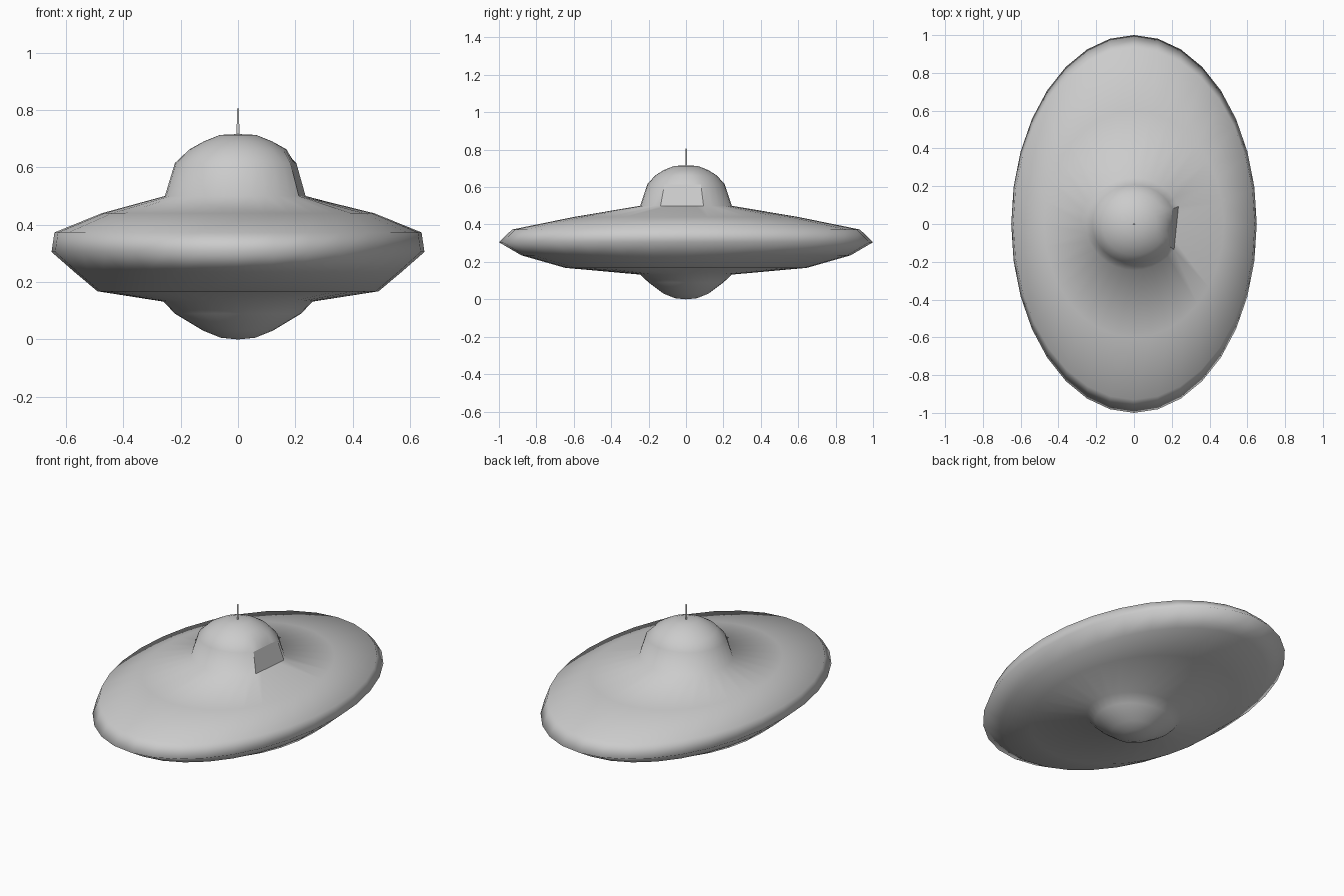
import bpy, bmesh, math

if "Cube" in bpy.data.objects:
    bpy.data.objects.remove(bpy.data.objects["Cube"])

SEG = 32
# Elliptical sections of the hull and dome: x radius, y radius, z
RINGS = [
    (0.06, 0.06, 0.006), (0.12, 0.12, 0.03), (0.22, 0.20, 0.09),
    (0.26, 0.245, 0.132), (0.49, 0.645, 0.168), (0.57, 0.88, 0.235),
    (0.65, 1.0, 0.305), (0.64, 0.93, 0.373), (0.475, 0.60, 0.44),
    (0.255, 0.245, 0.50), (0.22, 0.207, 0.615), (0.17, 0.165, 0.662),
    (0.12, 0.12, 0.69), (0.063, 0.063, 0.713),
]
DOOR_RINGS = (9, 10)
DOOR = list(range(-3, 3))


def add_object(name, bm):
    bmesh.ops.recalc_face_normals(bm, faces=bm.faces)
    mesh = bpy.data.meshes.new(name)
    bm.to_mesh(mesh)
    bm.free()
    obj = bpy.data.objects.new(name, mesh)
    bpy.context.collection.objects.link(obj)
    return obj


# Saucer body: hull, belly bulge and dome lofted as one skin
bm = bmesh.new()
loops = []
for rx, ry, z in RINGS:
    loops.append([bm.verts.new((rx * math.cos(2 * math.pi * i / SEG),
                                ry * math.sin(2 * math.pi * i / SEG), z))
                  for i in range(SEG)])

# Flat door on the right of the dome: straighten the two dome rings
for r in DOOR_RINGS:
    a, b = loops[r][DOOR[0]].co.copy(), loops[r][DOOR[-1]].co.copy()
    for k, i in enumerate(DOOR):
        loops[r][i].co = a.lerp(b, k / (len(DOOR) - 1))

door_faces = set()
for r in range(len(loops) - 1):
    lo, hi = loops[r], loops[r + 1]
    for i in range(-SEG // 2, SEG // 2):
        j = i + 1 if i + 1 < SEG // 2 else -SEG // 2
        f = bm.faces.new((lo[i], lo[j], hi[j], hi[i]))
        f.smooth = True
        if r == DOOR_RINGS[0] and i in DOOR[:-1]:
            door_faces.add(f)

# Rounded end caps
for loop, z in ((loops[0], 0.0), (loops[-1], 0.716)):
    tip = bm.verts.new((0, 0, z))
    for i in range(SEG):
        bm.faces.new((loop[i - 1], loop[i], tip)).smooth = True

# Crisp door outline
for e in bm.edges:
    if sum(f in door_faces for f in e.link_faces) == 1:
        e.smooth = False
add_object("saucer_body", bm)

# Antenna: thin three-sided rod on top of the dome
bm = bmesh.new()
bmesh.ops.create_cone(bm, cap_ends=True, segments=3, radius1=0.006,
                      radius2=0.004, depth=0.105)
antenna = add_object("antenna", bm)
antenna.location = (0, 0, 0.7525)
